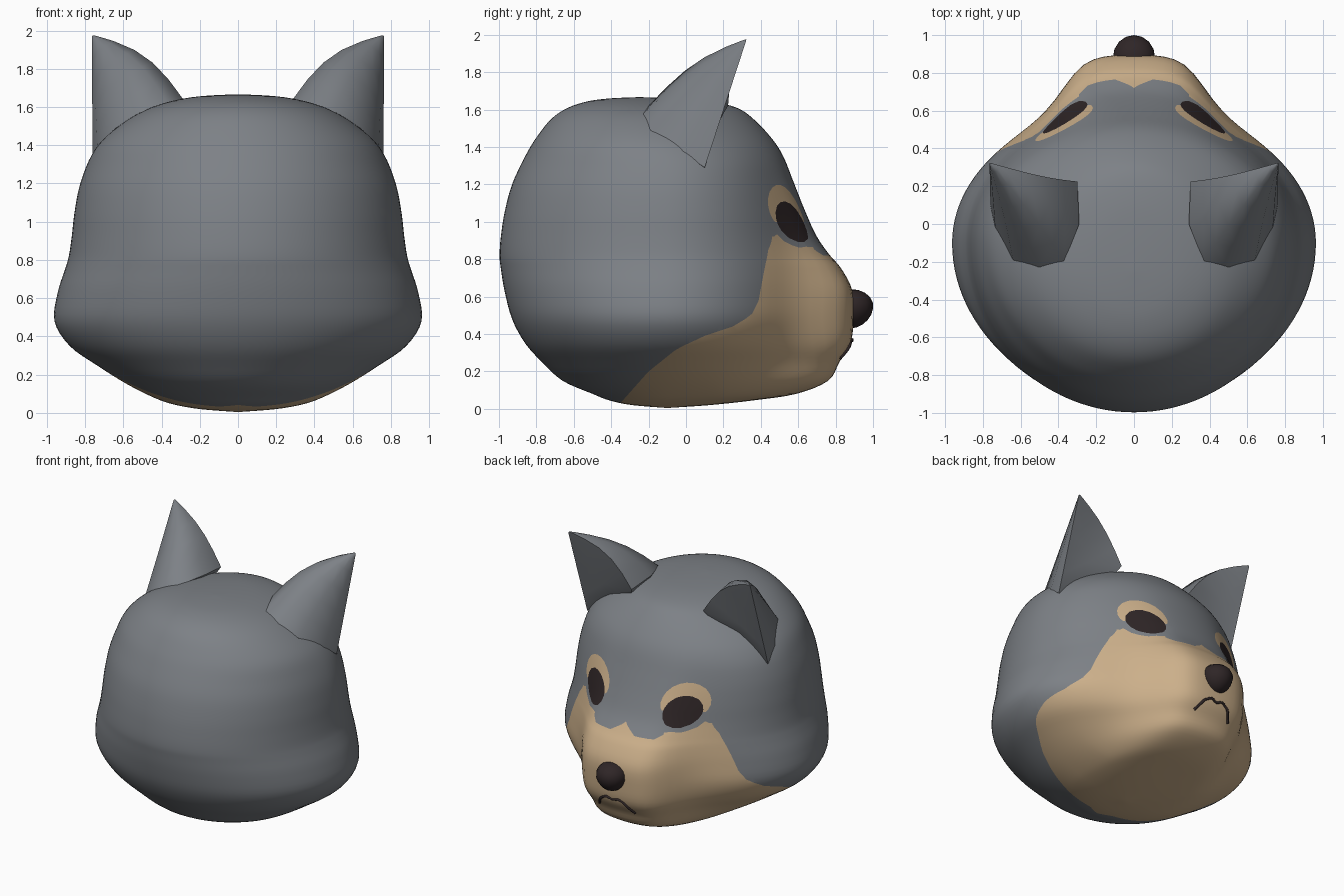
import bpy, bmesh, math
from mathutils import Vector

if "Cube" in bpy.data.objects:
    bpy.data.objects.remove(bpy.data.objects["Cube"])


def material(name, rgb):
    m = bpy.data.materials.new(name)
    m.diffuse_color = (*rgb, 1)
    m.use_nodes = True
    m.node_tree.nodes["Principled BSDF"].inputs["Base Color"].default_value = m.diffuse_color
    return m


GREY = material("grey fur", (0.205, 0.22, 0.24))
TAN = material("tan fur", (0.60, 0.43, 0.255))
DARK = material("dark brown", (0.028, 0.019, 0.020))

# Head rows: height, half width, back y, skull front y, muzzle depth
ROWS = [
    (0.005, 0.01, -0.11, -0.09, 0), (0.02, 0.2, -0.29, 0.1, 0.03),
    (0.045, 0.34, -0.41, 0.22, 0.14), (0.08, 0.44, -0.5, 0.31, 0.28),
    (0.15, 0.58, -0.66, 0.42, 0.34), (0.25, 0.74, -0.77, 0.52, 0.30),
    (0.35, 0.88, -0.86, 0.59, 0.29), (0.48, 0.96, -0.93, 0.62, 0.275),
    (0.63, 0.943, -0.97, 0.62, 0.27), (0.75, 0.905, -0.99, 0.62, 0.21),
    (0.82, 0.885, -0.997, 0.615, 0.155), (0.92, 0.87, -0.99, 0.60, 0.10),
    (1.05, 0.855, -0.97, 0.58, 0.06), (1.2, 0.825, -0.93, 0.55, 0.03),
    (1.35, 0.765, -0.86, 0.51, 0.01), (1.45, 0.685, -0.80, 0.455, 0),
    (1.55, 0.55, -0.72, 0.36, 0), (1.61, 0.42, -0.63, 0.27, 0),
    (1.645, 0.28, -0.52, 0.12, 0), (1.66, 0.15, -0.4, -0.06, 0),
    (1.666, 0.01, -0.26, -0.24, 0)]


def smooth_rows(rows, n):
    out = []
    for i in range(len(rows) - 1):
        p = [rows[max(0, min(len(rows) - 1, i + k))] for k in (-1, 0, 1, 2)]
        for s in range(n):
            t = s / n
            out.append([0.5 * (2 * b + (c - a) * t + (2 * a - 5 * b + 4 * c - d) * t * t
                               + (3 * b - a - 3 * c + d) * t ** 3) for a, b, c, d in zip(*p)])
    return out + [list(rows[-1])]


def interp(pts, x):
    if x <= pts[0][0]:
        return pts[0][1]
    for (x0, y0), (x1, y1) in zip(pts, pts[1:]):
        if x <= x1:
            return y0 + (y1 - y0) * (x - x0) / (x1 - x0)
    return pts[-1][1]


def section_point(row, ang):
    z, w, back, front, muzzle = row
    yc = -0.1 - 0.15 * max(0, min(1, (z - 1.3) / 0.36))
    c, s = math.cos(ang), math.sin(ang)
    x = w * c
    y = yc + s * ((front - yc) if s > 0 else (yc - back))
    y += muzzle * min(1, max(0, s * 2.5)) / (1 + (abs(x) / 0.39) ** 6)
    return Vector((x, y, z))


FINE = smooth_rows(ROWS, 4)


def face_surface(x, z):
    row = min(FINE, key=lambda r: abs(r[0] - z))
    row = [z] + row[1:]
    return section_point(row, math.acos(x / row[1]))


# Colour fields, positive inside the region
MASK = [(-0.5, -0.12), (-0.36, 0.02), (-0.2, 0.2), (-0.05, 0.32), (0.1, 0.39),
        (0.25, 0.44), (0.35, 0.5), (0.40, 0.6), (0.42, 0.75), (0.45, 0.9), (0.48, 0.94),
        (0.53, 0.89), (0.6, 0.86), (0.66, 0.87), (0.73, 0.82), (1, 0.82)]


def mask_field(p):
    return interp(MASK, p.y) + 0.06 * max(0, 1 - abs(p.x) / 0.1) - p.z


def oval(p, cx, cz, a, b, tilt):
    if p.y < 0.2:
        return -1
    dx, dz = abs(p.x) - cx, p.z - cz
    u = dx * math.cos(tilt) + dz * math.sin(tilt)
    v = dz * math.cos(tilt) - dx * math.sin(tilt)
    return 1 - math.hypot(u / a, v / b)


def eye_field(p):
    return oval(p, 0.365, 1.0, 0.122, 0.105, 0.5)


def brow_field(p):
    return min(oval(p, 0.37, 1.055, 0.155, 0.14, 0.4), (p.z - 1.0) * 5)


def cut(bm, field):
    new = []
    for e in list(bm.edges):
        v0, v1 = e.verts
        a, b = field(v0.co), field(v1.co)
        if a * b < 0:
            t = max(0.02, min(0.98, a / (a - b)))
            new.append(bmesh.utils.edge_split(e, v0, t)[1])
    bmesh.ops.connect_verts(bm, verts=new)


def finish(bm, name, mats, sharp=180):
    bmesh.ops.recalc_face_normals(bm, faces=bm.faces)
    me = bpy.data.meshes.new(name)
    for f in bm.faces:
        f.smooth = True
    bm.to_mesh(me)
    bm.free()
    for m in mats:
        me.materials.append(m)
    if sharp < 180:
        me.set_sharp_from_angle(angle=math.radians(sharp))
    ob = bpy.data.objects.new(name, me)
    bpy.context.collection.objects.link(ob)
    return ob


def loft(bm, rings):
    vs = [[bm.verts.new(p) for p in r] for r in rings]
    n = len(vs[0])
    for a, b in zip(vs, vs[1:]):
        for i in range(n):
            j = (i + 1) % n
            bm.faces.new((a[i], a[j], b[j], b[i]))
    bm.faces.new(vs[0])
    bm.faces.new(vs[-1])


# Head with muzzle, mask, brows and eyes cut into the surface
SEG = 112
bm = bmesh.new()
loft(bm, [[section_point(r, 2 * math.pi * i / SEG) for i in range(SEG)] for r in FINE])
for field in (mask_field, brow_field, eye_field):
    cut(bm, field)
for f in bm.faces:
    c = f.calc_center_median()
    if eye_field(c) > 0:
        f.material_index = 2
    elif brow_field(c) > 0 or mask_field(c) > 0:
        f.material_index = 1
finish(bm, "head", [GREY, TAN, DARK])

# Ears: flat hollow front, rounded back, curved to a tip
BASE = [(0.76, 0.10, 1.29), (0.735, -0.02, 1.37), (0.64, -0.19, 1.49), (0.50, -0.235, 1.57),
        (0.37, -0.20, 1.62), (0.29, 0.0, 1.645), (0.30, 0.225, 1.62), (0.53, 0.13, 1.46)]
TIP = Vector((0.765, 0.325, 1.978))
ROOT = Vector((0.45, 0.0, 1.3))
for side, name in ((1, "right_ear"), (-1, "left_ear")):
    rings = []
    for t in (-0.3, 0, 0.2, 0.4, 0.6, 0.8, 0.92, 0.985):
        ring = []
        for i, b in enumerate(BASE):
            b = Vector(b)
            if t < 0:
                p = b.lerp(ROOT, -t)
            else:
                inner = 0 if i == 7 else max(0, (0.76 - b.x) / 0.46)
                p = b.lerp(TIP, t) + Vector((-0.035, -0.02, 0.055)) * inner * math.sin(math.pi * t)
            ring.append((p.x * side, p.y, p.z))
        rings.append(ring)
    bm = bmesh.new()
    loft(bm, rings)
    finish(bm, name, [GREY], 50)

# Nose
bm = bmesh.new()
bmesh.ops.create_uvsphere(bm, u_segments=16, v_segments=10, radius=1)
for v in bm.verts:
    x, y, z = v.co
    v.co = (0.112 * x * (1 + 0.15 * z), 0.88 + 0.12 * y + 0.015 * y * z, 0.535 + 0.105 * z)
finish(bm, "nose", [DARK])

# Mouth line lying on the muzzle
cu = bpy.data.curves.new("mouth", "CURVE")
cu.dimensions = "3D"
cu.bevel_depth = 0.009
cu.bevel_resolution = 1
sp = cu.splines.new("POLY")
N = 20
sp.points.add(N)
for i in range(N + 1):
    x = -0.15 + 0.3 * i / N
    z = interp([(0, 0.355), (0.05, 0.372), (0.1, 0.345), (0.15, 0.27)], abs(x))
    sp.points[i].co = (*face_surface(x, z), 1)
cu.materials.append(DARK)
bpy.context.collection.objects.link(bpy.data.objects.new("mouth", cu))
